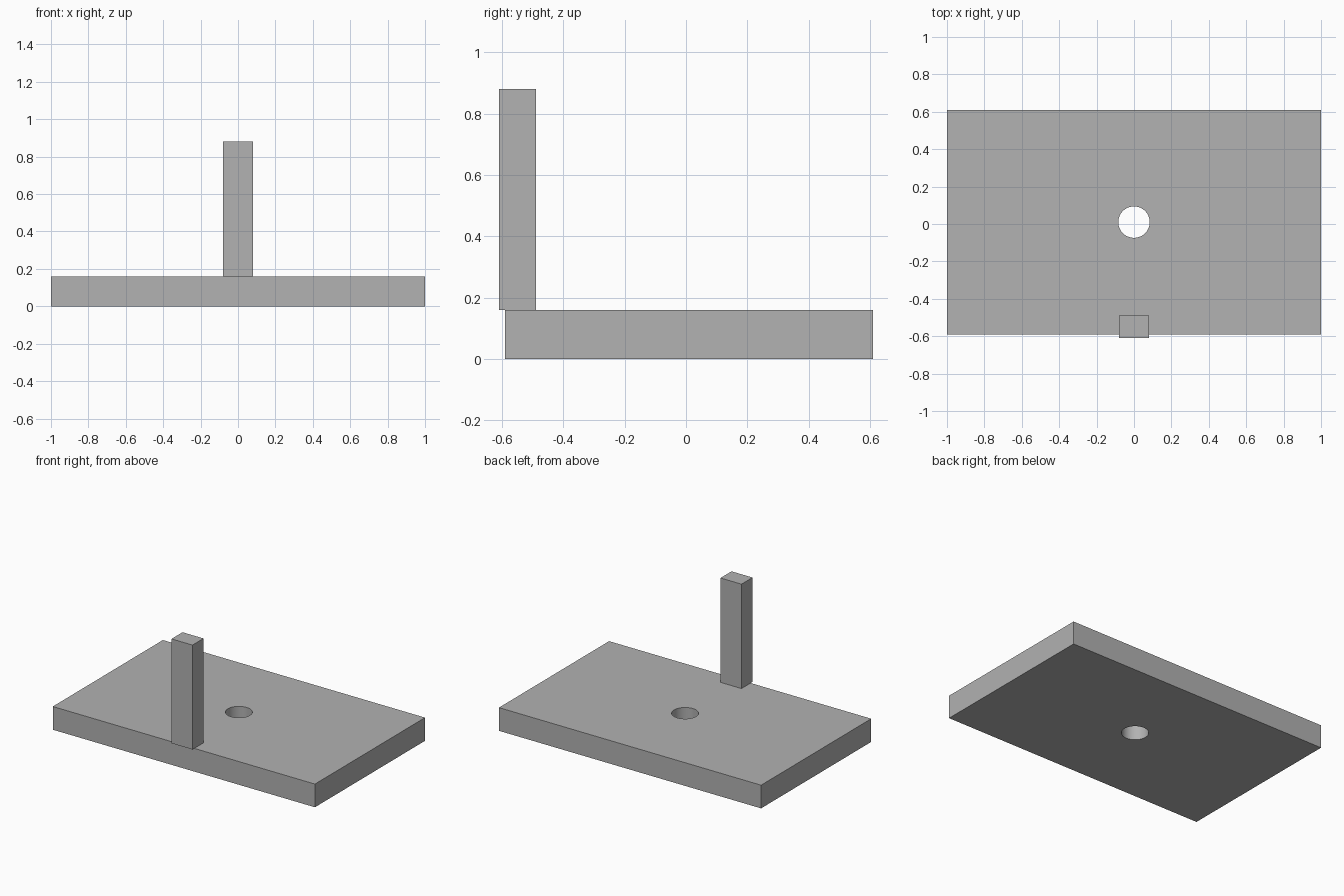
import bpy
import math

# Remove the default object
cube = bpy.data.objects.get("Cube")
if cube:
    bpy.data.objects.remove(cube, do_unlink=True)

# Single plain grey material
GREY = (0.445, 0.445, 0.445, 1.0)
grey = bpy.data.materials.new("plain_grey")
grey.use_nodes = True
grey.diffuse_color = GREY
grey.node_tree.nodes["Principled BSDF"].inputs["Base Color"].default_value = GREY


def box(name, size, centre):
    """Add a box with its scale applied and the grey material."""
    bpy.ops.mesh.primitive_cube_add(size=1, location=centre)
    obj = bpy.context.object
    obj.name = name
    obj.scale = size
    bpy.ops.object.transform_apply(location=False, rotation=False, scale=True)
    obj.data.materials.append(grey)
    return obj


# Base plate
plate = box("base_plate", (2.0, 1.2, 0.16), (0, 0.01, 0.08))

# Round hole through the middle of the plate
bpy.ops.mesh.primitive_cylinder_add(vertices=64, radius=0.084, depth=0.5,
                                    location=plate.location)
cutter = bpy.context.object
cutter.name = "hole_cutter"
cutter.hide_render = True
cutter.data.materials.append(grey)

hole = plate.modifiers.new("hole", 'BOOLEAN')
hole.operation = 'DIFFERENCE'
hole.solver = 'EXACT'
hole.object = cutter

bpy.ops.object.select_all(action='DESELECT')
plate.select_set(True)
bpy.context.view_layer.objects.active = plate
bpy.ops.object.modifier_apply(modifier=hole.name)
bpy.data.objects.remove(cutter, do_unlink=True)
bpy.ops.object.shade_smooth_by_angle(angle=math.radians(30))

# Upright post, slightly overhanging the front edge
box("upright_post", (0.16, 0.12, 0.72), (0, -0.55, 0.52))
